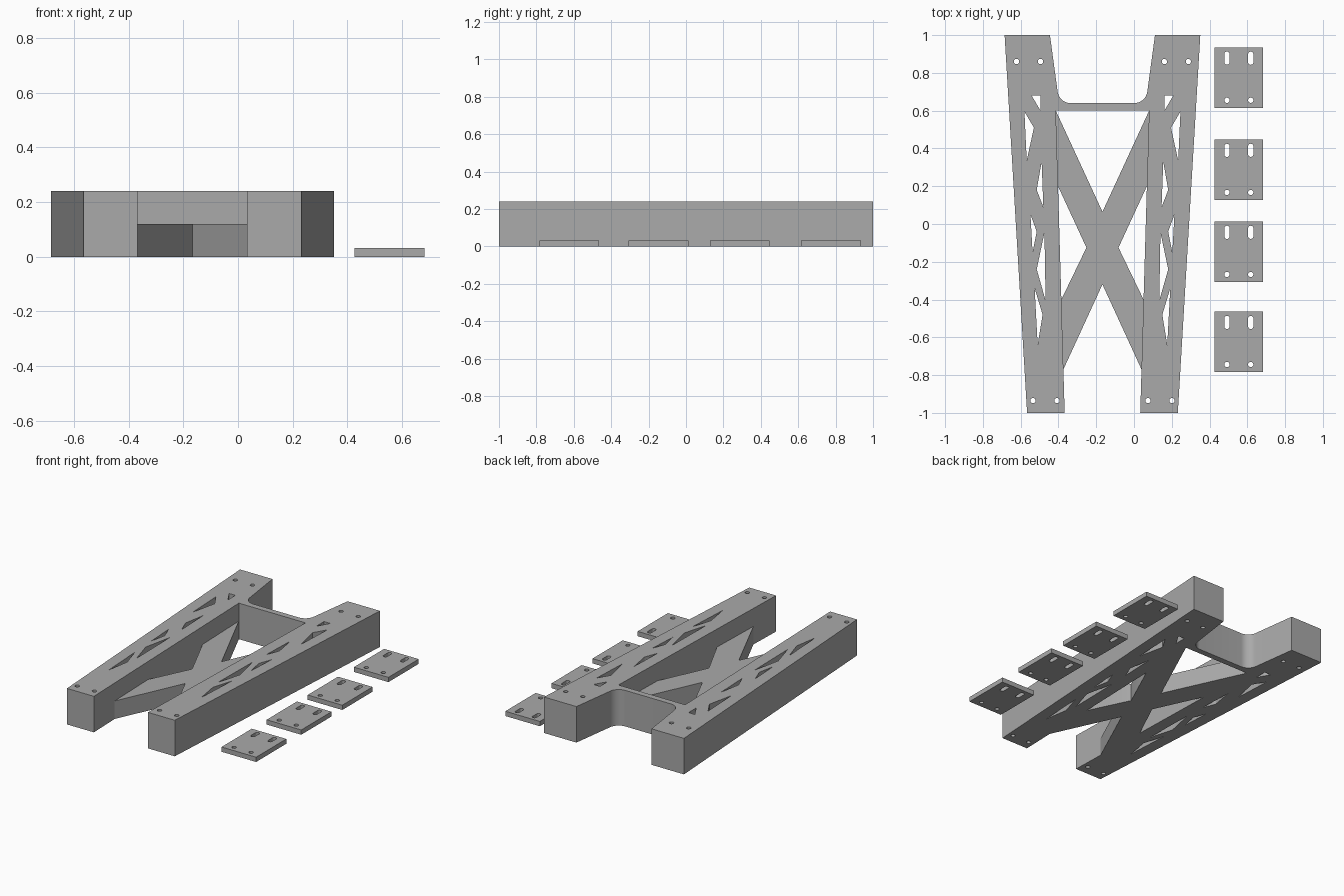
import bpy, bmesh
from math import pi, sin, cos, radians

cube = bpy.data.objects.get("Cube")
if cube:
    bpy.data.objects.remove(cube, do_unlink=True)

grey = bpy.data.materials.new("plain_grey")
grey.use_nodes = True
colour = (0.4, 0.4, 0.4, 1)
grey.diffuse_color = colour
grey.node_tree.nodes["Principled BSDF"].inputs["Base Color"].default_value = colour

AXIS = -0.167    # symmetry line of the frame
HEIGHT = 0.241
HOLE = 0.014


def arc(x, y, r, start, end, steps):
    angles = [radians(start + (end - start) * i / steps) for i in range(steps + 1)]
    return [(x + r * cos(a), y + r * sin(a)) for a in angles]


def circle(x, y, r=HOLE):
    return arc(x, y, r, 0, 360, 24)[:-1]


def slot(x, low, high, r=HOLE):
    return arc(x, high - r, r, 0, 180, 12) + arc(x, low + r, r, 180, 360, 12)


def mirrored(points):
    return [(-x, y) for x, y in reversed(points)]


def slab(name, loops, height, x=0, y=0):
    """Extrude a filled outline (first loop) with holes (other loops) up from the ground."""
    curve = bpy.data.curves.new(name + "_profile", 'CURVE')
    curve.dimensions = '2D'
    curve.fill_mode = 'BOTH'
    curve.extrude = height / 2
    for loop in loops:
        spline = curve.splines.new('POLY')
        spline.points.add(len(loop) - 1)
        for p, (px, py) in zip(spline.points, loop):
            p.co = (px, py, 0, 1)
        spline.use_cyclic_u = True
    helper = bpy.data.objects.new(name + "_helper", curve)
    bpy.context.collection.objects.link(helper)
    graph = bpy.context.evaluated_depsgraph_get()
    mesh = bpy.data.meshes.new_from_object(helper.evaluated_get(graph))
    bpy.data.objects.remove(helper, do_unlink=True)
    bpy.data.curves.remove(curve)

    bm = bmesh.new()
    bm.from_mesh(mesh)
    bmesh.ops.remove_doubles(bm, verts=bm.verts, dist=0.0001)
    bmesh.ops.recalc_face_normals(bm, faces=bm.faces)
    bmesh.ops.translate(bm, verts=bm.verts, vec=(0, 0, height / 2))
    bm.to_mesh(mesh)
    bm.free()
    mesh.name = name
    mesh.materials.clear()
    mesh.materials.append(grey)
    obj = bpy.data.objects.new(name, mesh)
    obj.location = (x, y, 0)
    bpy.context.collection.objects.link(obj)
    bpy.ops.object.select_all(action='DESELECT')
    obj.select_set(True)
    bpy.context.view_layer.objects.active = obj
    bpy.ops.object.shade_smooth_by_angle(angle=radians(30))
    return obj


def inner(y):
    """A point on the inner face of the left leg."""
    return (0.2 + 0.047 * (y + 1) / 1.6, y)


# Two tapered legs joined by a filleted crossbar
half = arc(0.168, 0.71, 0.07, -90, -7, 12) + [(0.278, 1), (0.518, 1), (0.399, -1),
                                            inner(-1), inner(0.6)]
outline = half + mirrored(half)

# Triangular lightening cut-outs, from back to front
cutouts = [
    [(0.375, 0.68), (0.328, 0.68), (0.328, 0.60)],
    [(0.413, 0.595), (0.363, 0.51), (0.401, 0.335)],
    [(0.322, 0.33), (0.348, 0.18), (0.313, 0.09)],
    [(0.381, 0.05), (0.348, -0.04), (0.370, -0.15)],
    [(0.307, -0.045), (0.348, -0.24), (0.301, -0.405)],
    [(0.359, -0.34), (0.317, -0.48), (0.343, -0.64)],
]
bolt_holes = [circle(x, y) for x, y in
              ((0.455, 0.86), (0.328, 0.86), (0.368, -0.935), (0.241, -0.935))]
holes = cutouts + bolt_holes
slab("leg_frame", [outline] + holes + [mirrored(h) for h in holes], HEIGHT, AXIS)

# Half-height crossed brace between the legs
side = [inner(0.6), inner(0.2), (0.085, -0.125), inner(-0.4), inner(-0.77)]
brace = [(0, 0.065)] + side + [(0, -0.32)] + mirrored(side)
slab("cross_brace", [brace], HEIGHT / 2, AXIS)

# Four loose mounting plates with two slots and two round holes
W, L = 0.128, 0.16
plate = [(-W, -L), (W, -L), (W, L), (-W, L)]
plate_holes = [f for x in (-0.063, 0.063)
               for f in (slot(x, 0.068, 0.138), circle(x, -0.12))]
for i, y in enumerate((0.775, 0.287, -0.147, -0.624)):
    slab(f"mounting_plate_{i + 1}", [plate] + plate_holes, 0.032, 0.555, y)
